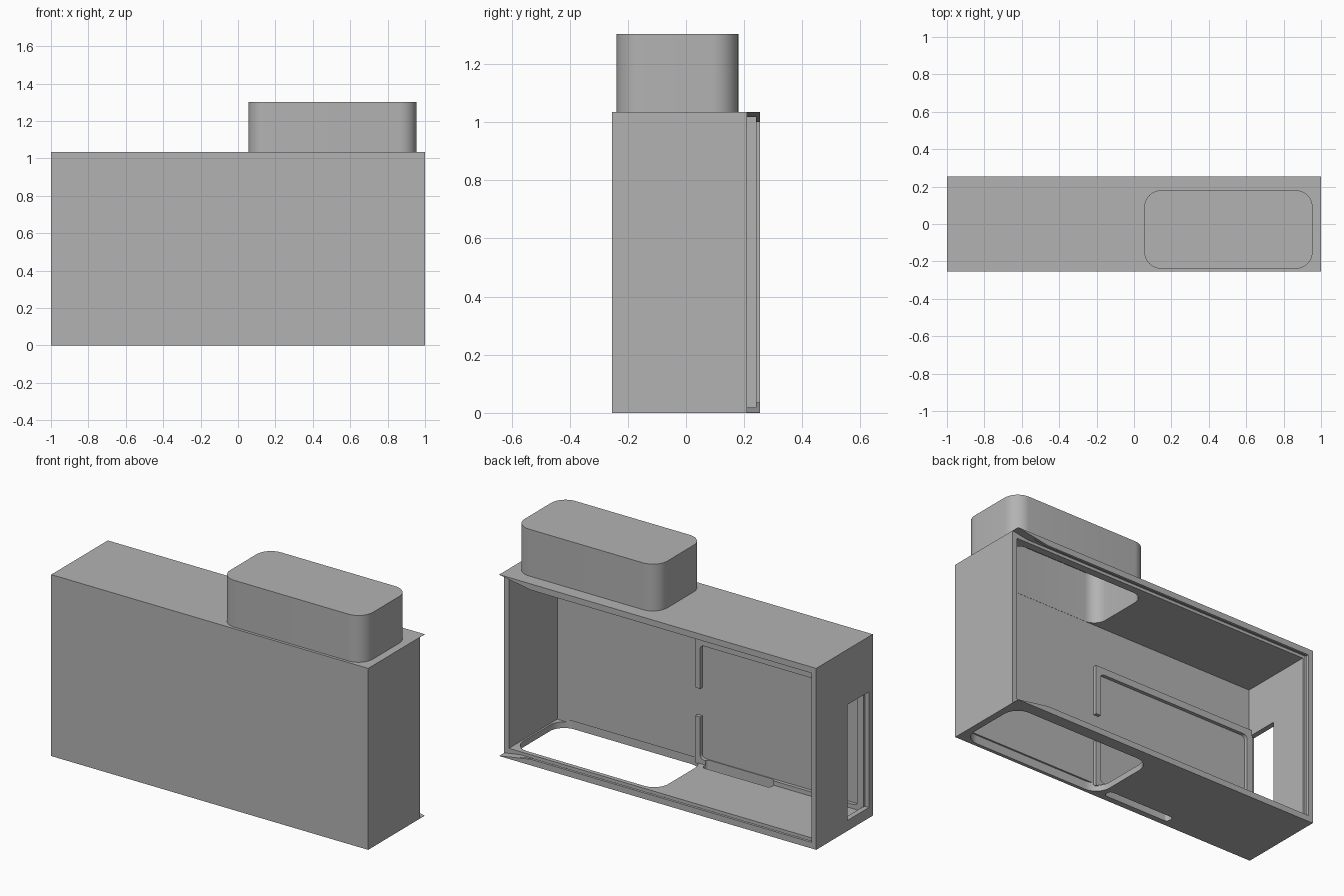
import bpy, bmesh, math

cube = bpy.data.objects.get("Cube")
if cube:
    bpy.data.objects.remove(cube, do_unlink=True)

grey = bpy.data.materials.new("plain grey")
grey.use_nodes = True
grey.diffuse_color = (0.45, 0.45, 0.45, 1)
grey.node_tree.nodes["Principled BSDF"].inputs["Base Color"].default_value = (0.45, 0.45, 0.45, 1)


def rect(x0, x1, y0, y1, r=0.0, steps=10):
    """Outline of a rectangle, with rounded corners when r > 0."""
    if r == 0:
        return [(x0, y0), (x1, y0), (x1, y1), (x0, y1)]
    corners = [(x1 - r, y1 - r), (x0 + r, y1 - r), (x0 + r, y0 + r), (x1 - r, y0 + r)]
    pts = []
    for i, (cx, cy) in enumerate(corners):
        for k in range(steps + 1):
            a = math.pi / 2 * (i + k / steps)
            pts.append((cx + r * math.cos(a), cy + r * math.sin(a)))
    return pts


def prism(name, pts, lo, hi, axis="z"):
    """Extrude an xy outline along z, or an xz outline along y."""
    bm = bmesh.new()
    rings = []
    for h in (lo, hi):
        rings.append([bm.verts.new((a, b, h) if axis == "z" else (a, h, b)) for a, b in pts])
    bm.faces.new(rings[0])
    bm.faces.new(rings[1])
    n = len(pts)
    for i in range(n):
        j = (i + 1) % n
        bm.faces.new((rings[0][i], rings[0][j], rings[1][j], rings[1][i]))
    bmesh.ops.recalc_face_normals(bm, faces=bm.faces[:])
    mesh = bpy.data.meshes.new(name)
    bm.to_mesh(mesh)
    bm.free()
    mesh.materials.append(grey)
    ob = bpy.data.objects.new(name, mesh)
    bpy.context.collection.objects.link(ob)
    return ob


def cut(target, pts, lo, hi, axis="z"):
    """Subtract a prism from the target and discard the cutter."""
    cutter = prism("cutter", pts, lo, hi, axis)
    cutter.hide_render = True
    mod = target.modifiers.new("cut", "BOOLEAN")
    mod.operation = "DIFFERENCE"
    mod.solver = "EXACT"
    mod.object = cutter
    select(target)
    bpy.ops.object.modifier_apply(modifier=mod.name)
    bpy.data.objects.remove(cutter, do_unlink=True)


def select(ob):
    bpy.ops.object.select_all(action="DESELECT")
    ob.select_set(True)
    bpy.context.view_layer.objects.active = ob


W, D, H, T = 1.0, 0.255, 1.035, 0.035
WALL = 0.03
FRONT = -D + WALL
RAIL = 0.21                      # where the sliding lid rails begin
TOP = H - T

# Case with an open back
case = prism("case", rect(-W, W, -D, D), 0, H)
cut(case, rect(-W + WALL, W - WALL, T, TOP), FRONT, 0.4, "y")

# Lid groove, open at the left end, with tapered rail tips
cut(case, rect(-0.985, 1.1, 0.018, H - 0.018), RAIL, 0.24, "y")
cut(case, rect(0.9, 1.1, T, TOP), RAIL, 0.4, "y")
cut(case, [(0.8, T), (W, 0.001), (1.1, -0.016), (1.1, H + 0.016),
           (W, H - 0.001), (0.8, TOP)], RAIL, 0.4, "y")

# Opening in the right wall
cut(case, rect(-1.1, -0.95, -0.22, -0.027), 0.06, 0.72)

# Socket hole in the floor, small slot, and hole below the raised block
cut(case, rect(0.045, 0.96, -0.235, 0.185, 0.09), -0.1, 0.05)
slot = rect(-0.41, 0.02, -0.22, -0.17, 0.02, 5)
cut(case, slot, -0.1, 0.05)
inner = rect(0.07, 0.94, -0.224, 0.165, 0.075)
cut(case, inner, 0.95, 1.1)

# Hollow rounded block on top
block = prism("top_block", rect(0.055, 0.955, -0.239, 0.18, 0.09), 1.02, 1.302)
cut(block, inner, 0.9, 1.292)

# Raised frame on the inside of the front wall
frame = prism("inner_frame", rect(-W + WALL - 0.005, 0.085, T - 0.005, 0.75),
              FRONT - 0.005, FRONT + 0.02, "y")
cut(frame, rect(-0.94, 0.055, 0.06, 0.71, 0.025, 5), -0.4, 0, "y")
cut(frame, rect(0.03, 0.2, 0.30, 0.46), -0.4, 0, "y")
cut(frame, slot, -0.1, 0.1)

for ob in (case, block, frame):
    select(ob)
    bpy.ops.object.shade_smooth_by_angle(angle=math.radians(30))
